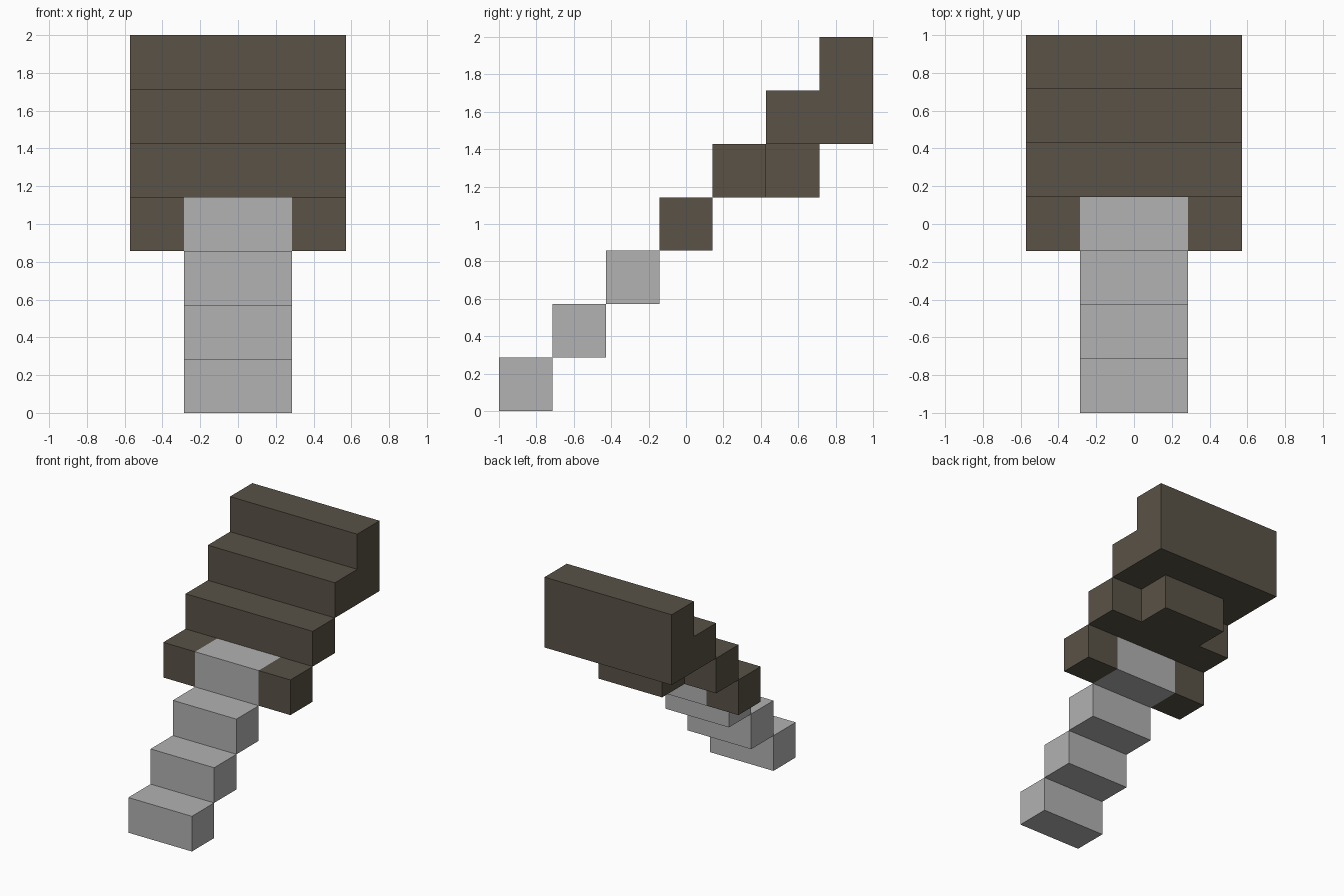
import bpy
import bmesh

U = 2 / 7  # one step: rise, run and half the narrow width

cube = bpy.data.objects.get("Cube")
if cube:
    bpy.data.objects.remove(cube, do_unlink=True)


def material(name, color):
    mat = bpy.data.materials.new(name)
    mat.use_nodes = True
    mat.diffuse_color = color
    mat.node_tree.nodes["Principled BSDF"].inputs["Base Color"].default_value = color
    return mat


def extrude_profile(name, profile, x0, x1, mat):
    """Extrude a (y, z) outline in step units from x0 to x1."""
    bm = bmesh.new()
    verts = [bm.verts.new((x0 * U, y * U - 1, z * U)) for y, z in profile]
    face = bm.faces.new(verts)
    moved = bmesh.ops.extrude_face_region(bm, geom=[face])["geom"]
    bmesh.ops.translate(bm, vec=((x1 - x0) * U, 0, 0),
                        verts=[v for v in moved if isinstance(v, bmesh.types.BMVert)])
    bmesh.ops.recalc_face_normals(bm, faces=bm.faces)
    mesh = bpy.data.meshes.new(name)
    bm.to_mesh(mesh)
    bm.free()
    mesh.materials.append(mat)
    obj = bpy.data.objects.new(name, mesh)
    bpy.context.collection.objects.link(obj)
    return obj


def block(name, y, z, x0, x1, mat):
    square = [(y, z), (y + 1, z), (y + 1, z + 1), (y, z + 1)]
    return extrude_profile(name, square, x0, x1, mat)


stone = material("light grey stone", (0.445, 0.445, 0.445, 1))
wood = material("dark brown wood", (0.1, 0.084, 0.061, 1))

# Narrow grey steps
for i in range(4):
    block(f"stone_step_{i + 1}", i, i, -1, 1, stone)

# Brown blocks flanking the highest grey step
block("right_flank", 3, 3, -2, -1, wood)
block("left_flank", 3, 3, 1, 2, wood)

# Wide brown step with a narrow support behind it
block("wide_step", 4, 4, -2, 2, wood)
block("rear_support", 5, 4, -1, 1, wood)

# Upper step and tall back in one piece
upper = [(5, 5), (7, 5), (7, 7), (6, 7), (6, 6), (5, 6)]
extrude_profile("upper_steps", upper, -2, 2, wood)
